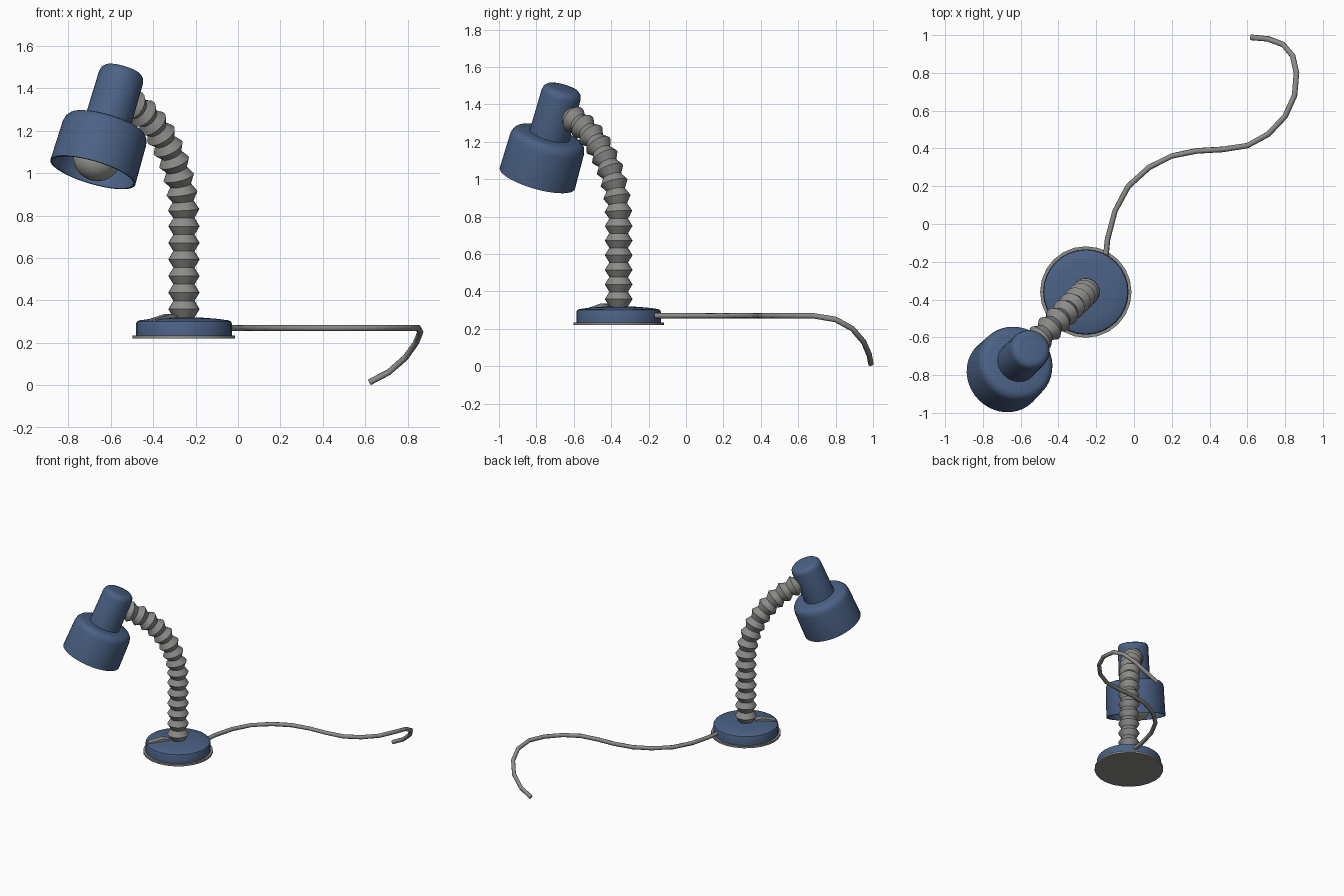
import bpy, bmesh, math
from mathutils import Vector, Matrix

old = bpy.data.objects.get("Cube")
if old:
    bpy.data.objects.remove(old, do_unlink=True)


def material(name, color):
    m = bpy.data.materials.new(name)
    m.use_nodes = True
    m.diffuse_color = (*color, 1)
    m.node_tree.nodes["Principled BSDF"].inputs["Base Color"].default_value = (*color, 1)
    return m


BLUE = material("slate blue", (0.07, 0.12, 0.235))
GREY = material("metal grey", (0.26, 0.26, 0.25))
BULB = material("bulb grey", (0.36, 0.36, 0.33))
UP = Vector((0, 0, 1))


def finish(bm, name, mat, angle):
    bmesh.ops.recalc_face_normals(bm, faces=bm.faces)
    mesh = bpy.data.meshes.new(name)
    bm.to_mesh(mesh)
    bm.free()
    mesh.materials.append(mat)
    obj = bpy.data.objects.new(name, mesh)
    bpy.context.collection.objects.link(obj)
    bpy.ops.object.select_all(action="DESELECT")
    obj.select_set(True)
    bpy.context.view_layer.objects.active = obj
    bpy.ops.object.shade_smooth_by_angle(angle=math.radians(angle))
    return obj


def loft(name, rings, mat, sides=32, angle=35):
    """Skin a stack of circles, each given as (centre, axis, radius)."""
    bm = bmesh.new()
    loops = []
    for centre, axis, radius in rings:
        rot = UP.rotation_difference(axis)
        loops.append([bm.verts.new(centre + rot @ Vector(
            (radius * math.cos(math.tau * i / sides), radius * math.sin(math.tau * i / sides), 0)))
            for i in range(sides)])
    for a, b in zip(loops, loops[1:]):
        for i in range(sides):
            j = (i + 1) % sides
            bm.faces.new((a[i], a[j], b[j], b[i]))
    bm.faces.new(loops[0])
    bm.faces.new(loops[-1])
    return finish(bm, name, mat, angle)


def lathe(name, origin, axis, profile, mat, **kw):
    """Revolve (radius, height) points about an axis."""
    return loft(name, [(origin + axis * h, axis, r) for r, h in profile], mat, **kw)


# Base: thin foot plate and domed housing
base = Vector((-0.255, -0.36, 0.22))
lathe("foot_plate", base, UP, [(0.242, 0), (0.242, 0.014)], GREY, sides=24)
lathe("base_housing", base, UP,
      [(0.226, 0.01), (0.226, 0.07), (0.222, 0.08), (0.21, 0.086),
       (0.15, 0.094), (0.08, 0.099), (0.02, 0.1)], BLUE)

# Switch: sloping lever lying radially on the housing
radial = Vector((-1, -1, 0)).normalized()
side = Vector((radial.y, -radial.x, 0))
bm = bmesh.new()
outline = [(0.065, 0.085), (0.065, 0.108), (0.11, 0.116), (0.21, 0.092), (0.215, 0.08)]
loops = [[bm.verts.new(base + radial * s + UP * h + side * w) for s, h in outline]
         for w in (-0.022, 0.022)]
for loop in loops:
    bm.faces.new(loop)
for i in range(len(outline)):
    j = (i + 1) % len(outline)
    bm.faces.new((loops[0][i], loops[0][j], loops[1][j], loops[1][i]))
finish(bm, "switch_lever", GREY, 20)

# Gooseneck: pleated tube, straight and then bent along an arc
straight, bend, turn, pleats = 0.46, 0.6, math.radians(68), 15
foot = base + UP * 0.1
length = straight + bend * turn
rings = []
for i in range(2 * pleats + 1):
    d = length * i / (2 * pleats)
    a = max(0, d - straight) / bend
    centre = foot + UP * (min(d, straight) + bend * math.sin(a)) + radial * bend * (1 - math.cos(a))
    rings.append((centre, UP * math.cos(a) + radial * math.sin(a), 0.074 if i % 2 else 0.05))
loft("gooseneck", rings, GREY, sides=24)

# Lamp head: open shade with rounded shoulder and socket cap, thin wall inside
mouth = Vector((-0.685, -0.795, 1.004))
lean = Vector((0.143, 0.137, 0.482)).normalized()
lathe("shade", mouth, lean,
      [(0.1, 0.232), (0.165, 0.228), (0.188, 0.2), (0.2, 0),
       (0.209, 0), (0.205, 0.2), (0.199, 0.225), (0.185, 0.242), (0.165, 0.249), (0.1, 0.252)],
      BLUE, sides=40)
lathe("socket_cap", mouth, lean,
      [(0.11, 0.235), (0.108, 0.485), (0.103, 0.505), (0.09, 0.518), (0.07, 0.523)], BLUE)

# Bulb: round globe narrowing into the socket
globe = [(0.115 * math.sin(a), 0.08 - 0.115 * math.cos(a))
         for a in [math.radians(5 + 13 * k) for k in range(11)]]
lathe("bulb", mouth, lean, globe + [(0.05, 0.2), (0.05, 0.235)], BULB)

# Power cable: trails behind the base and drops at its end
path = [(-0.15, -0.18, 0.27), (-0.14, -0.08, 0.27), (-0.1, 0.07, 0.27), (-0.03, 0.2, 0.27),
        (0.08, 0.3, 0.27), (0.2, 0.36, 0.27), (0.33, 0.387, 0.27), (0.47, 0.395, 0.27),
        (0.6, 0.415, 0.27), (0.71, 0.475, 0.27), (0.8, 0.57, 0.27), (0.85, 0.68, 0.27),
        (0.86, 0.8, 0.25), (0.84, 0.89, 0.2), (0.79, 0.95, 0.13), (0.71, 0.98, 0.06),
        (0.62, 0.988, 0.014)]
pts = [Vector(p) for p in path]
cable = []
for i, p in enumerate(pts):
    axis = pts[min(i + 1, len(pts) - 1)] - pts[max(i - 1, 0)]
    cable.append((p, axis.normalized(), 0.015))
loft("power_cable", cable, GREY, sides=8, angle=50)
